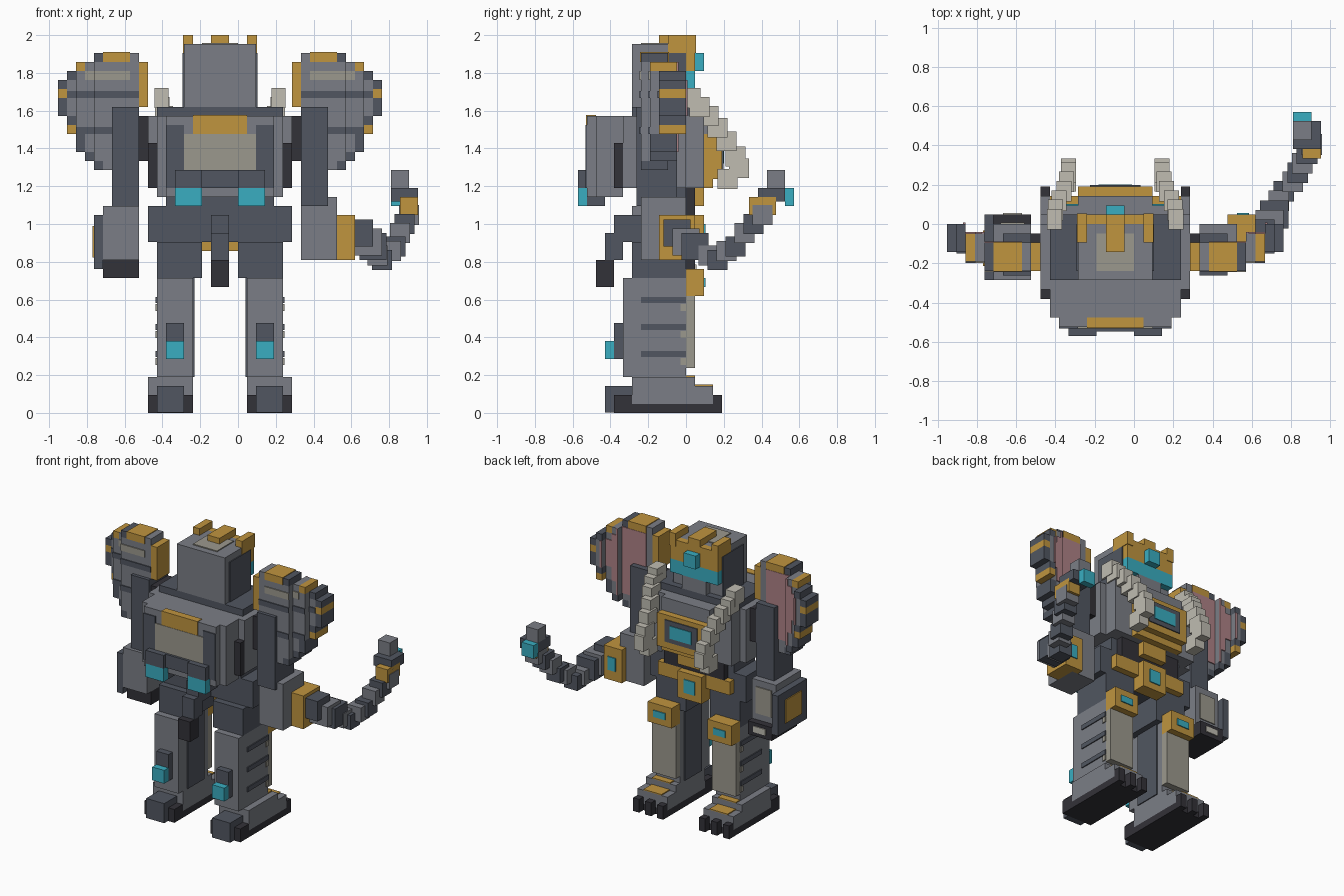
import bpy
from mathutils import Vector

cube = bpy.data.objects.get("Cube")
if cube:
    bpy.data.objects.remove(cube, do_unlink=True)

UNIT = 2 / 42        # size of one block
CENTRE = -2          # body axis, in blocks
SKIN = 0.15          # thickness of painted panels, in blocks


def colour(name, *rgb):
    linear = [(c / 255) ** 2.2 for c in rgb] + [1]
    mat = bpy.data.materials.new(name)
    mat.use_nodes = True
    mat.diffuse_color = linear
    mat.node_tree.nodes["Principled BSDF"].inputs["Base Color"].default_value = linear
    return mat


grey = colour("mid grey", 122, 125, 133)
dark = colour("slate grey", 82, 87, 97)
black = colour("charcoal", 54, 53, 59)
gold = colour("gold", 190, 147, 65)
teal = colour("teal", 60, 172, 192)
tan = colour("warm grey", 154, 151, 140)
bone = colour("bone", 190, 187, 176)
pink = colour("dusty pink", 172, 128, 132)

CORNERS = [(i, j, k) for i in (0, 1) for j in (0, 1) for k in (0, 1)]
QUADS = ["0132", "4675", "0451", "2376", "0264", "1573"]


def block(name, mat, x, y, z, out=1):
    """One box in blocks; a single number on an axis makes a thin panel there."""
    spans = [s if isinstance(s, tuple) else tuple(sorted((s, s + out * SKIN))) for s in (x, y, z)]
    verts = [Vector((spans[0][i] + CENTRE, spans[1][j], spans[2][k])) * UNIT for i, j, k in CORNERS]
    mesh = bpy.data.meshes.new(name)
    mesh.from_pydata(verts, [], [[int(c) for c in q] for q in QUADS])
    mesh.materials.append(mat)
    obj = bpy.data.objects.new(name, mesh)
    bpy.context.collection.objects.link(obj)
    return obj


def pair(name, mat, x, y, z, out=1):
    """The same box on both sides of the body axis."""
    block("left_" + name, mat, x, y, z, out)
    if isinstance(x, tuple):
        block("right_" + name, mat, (-x[1], -x[0]), y, z, out)
    else:
        block("right_" + name, mat, -x, y, z, -out)


def mid(half):
    return (-half, half)


# Head, crest and visor
block("head", grey, x=mid(4), y=(-6, 0), z=(34, 41))
pair("head_side", dark, x=4, y=(-5, 0), z=(34, 40))
block("head_top_panel", tan, x=mid(2), y=(-5, -1), z=41)
block("brow", gold, x=mid(4), y=(0, 1), z=(38, 41))
block("visor", teal, x=mid(4), y=(0, 1), z=(36, 38))
block("mouth", grey, x=mid(2), y=(0, 1), z=(34, 36))
block("brow_gem", teal, x=mid(1), y=(1, 2), z=(38, 40))
block("crest_middle", gold, x=mid(1), y=(-3, 1), z=(41, 42))
pair("crest_corner", gold, x=(3, 4.1), y=(-2, 1.1), z=(40, 42))

# Torso and chest emblem
block("torso", grey, x=mid(8), y=(-7, 0), z=(25, 33))
block("collar", dark, x=mid(7), y=(-6, 1), z=(33, 34))
block("chest", grey, x=mid(7), y=(0, 2), z=(25, 33))
block("chest_upper", grey, x=mid(4), y=(2, 3), z=(31, 33))
block("chest_plate", gold, x=mid(4), y=(2, 3), z=(25, 31))
block("chest_frame", gold, x=mid(4), y=(3, 4), z=(26, 31))
block("chest_recess", dark, x=mid(2.7), y=4, z=(27, 30.3))
block("chest_window", teal, x=mid(1.8), y=4.1, z=(27.7, 29.6))
pair("shoulder_joint", black, x=(8, 9), y=(-5, -1), z=(28, 33))
pair("torso_vent", black, x=(7, 8), y=(-8, -7), z=(25, 30))

# Backpack with lamps
block("backpack", grey, x=mid(7), y=(-10, -7), z=(24, 33))
block("backpack_door", grey, x=mid(6), y=(-11, -10), z=(24, 33))
block("backpack_panel", tan, x=mid(4), y=-11, z=(27, 31), out=-1)
pair("backpack_strip", dark, x=(4, 6), y=-11, z=(25, 32), out=-1)
block("backpack_latch", gold, x=mid(3), y=(-11.1, -10), z=(31, 33.1))
block("backpack_bar", dark, x=mid(5), y=(-11.5, -11), z=(25, 27))
pair("lamp_mount", dark, x=(2, 5), y=(-12, -10), z=(25, 27))
pair("lamp_arm", dark, x=(2, 5), y=(-11, -9), z=(23, 25))
pair("lamp", teal, x=(2, 5), y=(-12, -11), z=(23, 25))

# Waist, belt and tail
block("waist", dark, x=mid(6), y=(-5, 0), z=(23, 25))
block("waist_front", black, x=mid(5), y=(0, 1), z=(22, 25))
block("waist_stud", gold, x=mid(2), y=(1, 2), z=(23, 25))
block("hips", dark, x=mid(8), y=(-5, 0), z=(19, 23))
block("belt", gold, x=mid(6), y=(0, 1), z=(20, 22))
block("buckle", gold, x=mid(2), y=(0, 2), z=(18, 22))
block("buckle_window", teal, x=mid(0.9), y=2, z=(19, 21))
block("tail_root", dark, x=mid(1), y=(-8, -5), z=(19, 22))
block("tail_middle", dark, x=mid(1), y=(-9, -7), z=(17, 20))
block("tail_tip", black, x=mid(1), y=(-10, -8), z=(14, 17))

# Legs
pair("thigh", dark, x=(2, 7), y=(-6, 0), z=(15, 19))
pair("leg", grey, x=(3, 7), y=(-7, 0), z=(4, 15))
pair("knee", gold, x=(3, 7), y=(0, 2), z=(13, 16))
pair("knee_window", teal, x=(4, 6), y=2, z=(14, 15))
pair("shin_plate", tan, x=(3, 7), y=(0, 1), z=(5, 13))
pair("inner_leg_panel", dark, x=3, y=(-5, -1), z=(4, 15), out=-1)
for level in (6, 9, 12):
    pair("leg_stripe", dark, x=7, y=(-5, 0), z=(level + 0.2, level + 0.9))
    pair("shin_edge", tan, x=7, y=(-0.6, 0), z=(level - 0.7, level + 0.1))
pair("calf_mount", dark, x=(4, 6), y=(-8, -7), z=(6, 10))
pair("calf_lamp", teal, x=(4, 6), y=(-9, -8), z=(6, 8))

# Feet
pair("sole", black, x=(3, 8), y=(-8, 3), z=(0, 1))
pair("sole_rear", black, x=(3, 8), y=(-8, -6), z=(1, 2))
pair("heel", dark, x=(4, 7), y=(-9, -6), z=(0.05, 3))
pair("foot", grey, x=(3, 8), y=(-6, 3), z=(1, 3))
pair("ankle", grey, x=(3, 8), y=(-6, 1), z=(3, 4))
pair("foot_plate", gold, x=(4, 7), y=(1, 3), z=3)
pair("foot_cuff", gold, x=(4, 7), y=(0, 1), z=4)
for toe in (3, 5, 7):
    pair("toe", black, x=(toe, toe + 1), y=(3, 4), z=(0, 2))

# Ear shields: rows of blocks that curve forward towards the rim
BANDS = [(9, 14, -5), (14, 16, -4), (16, 18, -3)]
ROWS = [(39, 40, 9, 14), (38, 39, 9, 16), (37, 38, 9, 17), (36, 37, 9, 18), (35, 36, 9, 18),
        (33, 35, 9, 18), (32, 33, 9, 17), (31, 32, 9, 17), (29, 31, 9, 16), (28, 29, 10, 15),
        (27, 28, 12, 14)]
for low, high, inner, outer in ROWS:
    rim = gold if low in (31, 35, 38) else dark
    for start, end, back in BANDS:
        a, b = max(start, inner), min(end, outer - 1)
        if a < b:
            pair("ear", grey, x=(a, b), y=(back, back + 3), z=(low, high))
            if low in (31, 35):
                pair("ear_stripe", dark, x=(a, b), y=back, z=(low, low + 0.8), out=-1)
            if 29 <= low < 39:
                pair("ear_lining", pink, x=(max(a, 10), min(b, outer - 2)) if a < outer - 2 else (a, a + 0.3),
                     y=back + 3, z=(low, high))
        if start < outer <= end:
            pair("ear_rim", rim, x=(outer - 1, outer), y=(back, back + 3), z=(low, high))
pair("ear_patch", tan, x=(10, 14), y=-5, z=(37, 38), out=-1)
pair("ear_patch_end", tan, x=(14, 15), y=-4, z=(37, 38), out=-1)
pair("ear_top", gold, x=(10, 13), y=(-5.1, -1.9), z=(39, 40.1))
pair("ear_inner_edge", gold, x=(8, 9), y=(-5, -2), z=(34, 39))

# Arms
pair("upper_arm", dark, x=(9, 12), y=(-5.5, -1), z=(23, 34))
block("left_forearm", grey, x=(9, 13), y=(-5, 0), z=(17, 24))
block("left_cuff", gold, x=(13, 15), y=(-3, 1), z=(17, 22))
block("left_cuff_base", gold, x=(12, 13), y=(0, 1), z=(17, 22))
block("left_cuff_window", teal, x=(13, 14.3), y=1, z=(18.5, 20.5))
block("right_forearm", grey, x=(-13, -9), y=(-6, 0), z=(17, 23))
block("right_forearm_front", tan, x=(-12.3, -9.7), y=0, z=(18, 22))
block("right_guard", dark, x=(-14, -13), y=(-6, 1), z=(16, 22))
block("right_guard_panel", gold, x=-14, y=(-4.5, -0.7), z=(17.3, 20.8), out=-1)
block("right_hand", black, x=(-13, -9), y=(-5, 1), z=(15, 17))
block("right_hand_lamp", bone, x=(-12, -10), y=1, z=(15.6, 16.5))

# Trunk: alternating blocks along a rising curve
TRUNK = [(15.5, -1, 20), (16.5, 0, 19), (17, 1, 18.5), (17.5, 2.5, 17.5), (18, 3.5, 17),
         (19, 4.5, 18), (19.5, 5.5, 18.5), (20, 6.5, 20), (20.5, 7.5, 21), (21, 8.5, 22)]
for n, (x, y, z) in enumerate(TRUNK):
    r = 1.5 if n < 3 else 1.1
    block("trunk_link", grey if n % 2 else dark, x=(x - r, x + r), y=(y - r, y + r), z=(z - r, z + r))
block("trunk_band", gold, x=(20, 22), y=(7, 10), z=(22, 24))
block("trunk_end", dark, x=(19, 22), y=(8, 11), z=(23.5, 25))
block("trunk_tip", grey, x=(19, 21), y=(9, 11), z=(25, 27))
block("trunk_lamp", teal, x=(19, 21), y=(11, 12), z=(23, 25))

# Tusks curving down and forward
TUSK = [(6.5, 0.5, 35), (6.4, 1.5, 34), (6, 2.5, 33), (5.5, 3.5, 31.7), (5.2, 4.5, 30.2),
        (5, 5.5, 28.5), (5, 5.9, 27.2), (5, 4.6, 26)]
for x, y, z in TUSK:
    pair("tusk", bone, x=(x - 0.8, x + 0.8), y=(y - 1.1, y + 1.1), z=(z - 1.1, z + 1.1))
